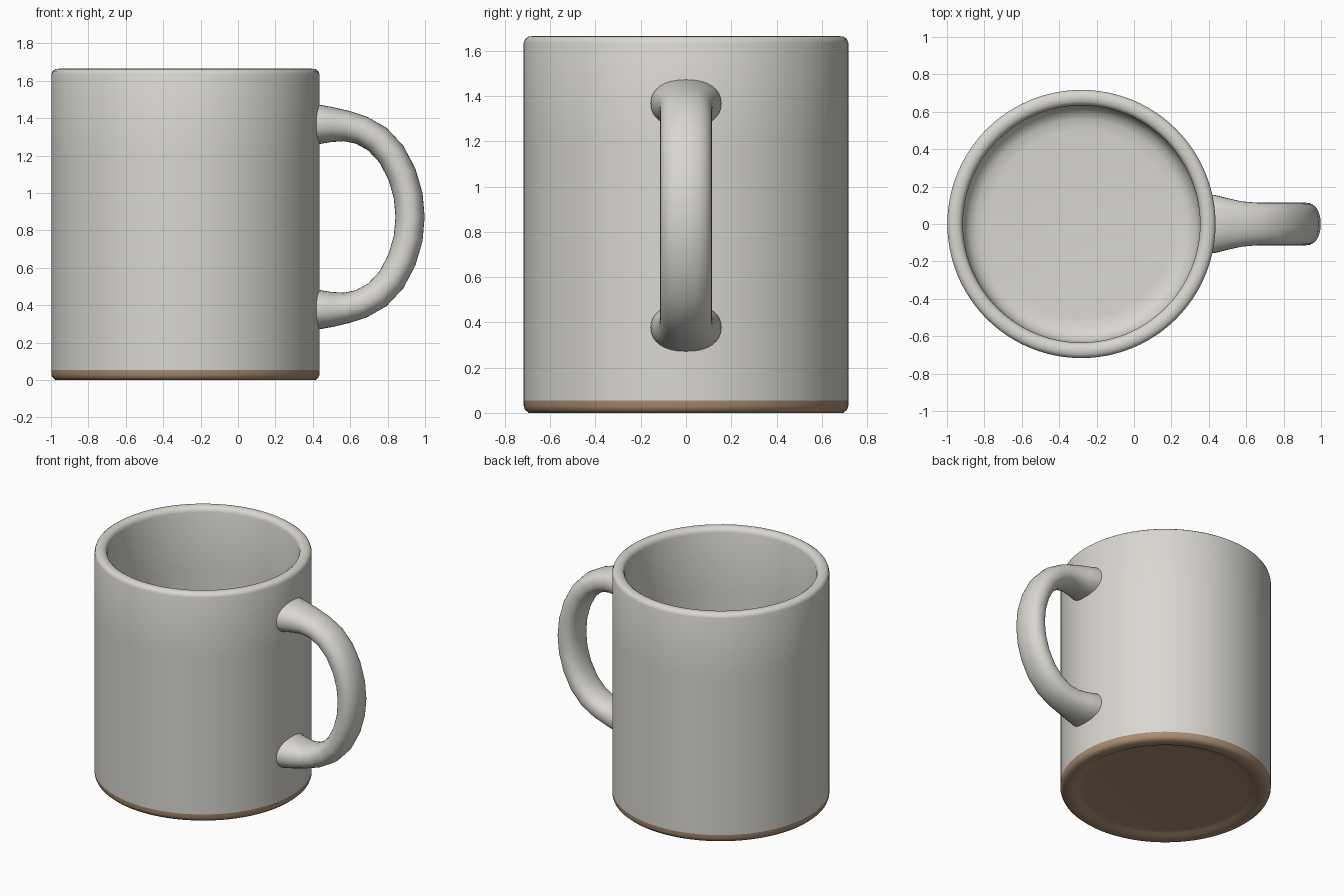
import bpy, bmesh, math
from mathutils import Vector

if "Cube" in bpy.data.objects:
    bpy.data.objects.remove(bpy.data.objects["Cube"])

CX = -0.281   # axis of the cup
SEG = 96


def material(name, rgb):
    m = bpy.data.materials.new(name)
    m.diffuse_color = (*rgb, 1)
    m.use_nodes = True
    m.node_tree.nodes["Principled BSDF"].inputs["Base Color"].default_value = m.diffuse_color
    return m


glaze = material("pale grey glaze", (0.70, 0.68, 0.635))
clay = material("bare brown clay", (0.40, 0.265, 0.17))


def finish(name, bm, mats, angle):
    bmesh.ops.recalc_face_normals(bm, faces=bm.faces)
    me = bpy.data.meshes.new(name)
    bm.to_mesh(me)
    bm.free()
    for m in mats:
        me.materials.append(m)
    ob = bpy.data.objects.new(name, me)
    bpy.context.collection.objects.link(ob)
    bpy.ops.object.select_all(action='DESELECT')
    ob.select_set(True)
    bpy.context.view_layer.objects.active = ob
    bpy.ops.object.shade_smooth_by_angle(angle=math.radians(angle))
    return ob


def bridge(bm, rings):
    for a, b in zip(rings, rings[1:]):
        n = len(a)
        for i in range(n):
            j = (i + 1) % n
            bm.faces.new((a[i], a[j], b[j], b[i]))


# Cup: one revolved profile, underside -> outer wall -> rim -> inside floor
profile = [(0.56, 0.022), (0.60, 0.018), (0.63, 0.004), (0.695, 0.004),
           (0.711, 0.014), (0.717, 0.03), (0.717, 0.055), (0.717, 0.6),
           (0.717, 1.2), (0.717, 1.635), (0.711, 1.652), (0.697, 1.662),
           (0.676, 1.665), (0.655, 1.661), (0.641, 1.650), (0.634, 1.63),
           (0.634, 1.2), (0.634, 0.6), (0.634, 0.20), (0.625, 0.16),
           (0.60, 0.125), (0.56, 0.105), (0.50, 0.10)]
bm = bmesh.new()
rings = []
for r, z in profile:
    rings.append([bm.verts.new((CX + r * math.cos(2 * math.pi * i / SEG),
                                r * math.sin(2 * math.pi * i / SEG),
                                0 if z == 0.004 else z)) for i in range(SEG)])
bridge(bm, rings)
bm.faces.new(rings[0])
bm.faces.new(rings[-1])
for f in bm.faces:   # unglazed foot
    f.material_index = 1 if f.calc_center_median().z < 0.055 else 0
finish("cup_body", bm, [glaze, clay], 50)

# Handle: oval section swept along a D-shaped path, flared at both ends
MID = 0.872
half = [(0.385, 1.367), (0.43, 1.367), (0.50, 1.366), (0.58, 1.358),
        (0.66, 1.336), (0.745, 1.288), (0.82, 1.208), (0.877, 1.10),
        (0.91, 0.985)]
path = half + [(0.92, MID)] + [(x, 2 * MID - z) for x, z in reversed(half)]
bm = bmesh.new()
rings = []
for k, (x, z) in enumerate(path):
    a, b = path[max(k - 1, 0)], path[min(k + 1, len(path) - 1)]
    t = Vector((b[0] - a[0], 0, b[1] - a[1])).normalized()
    out = Vector((-t.z, 0, t.x))
    flare = max(0.0, min(1.0, (0.62 - x) / 0.19)) ** 1.2
    wide, thick = 0.114 + 0.042 * flare, 0.078 + 0.028 * flare
    ring = []
    for i in range(32):
        u = 2 * math.pi * i / 32
        c, s = math.cos(u), math.sin(u)
        p = Vector((x, 0, z)) + out * thick * math.copysign(abs(c) ** 0.9, c)
        p.y = wide * math.copysign(abs(s) ** 0.9, s)
        ring.append(bm.verts.new(p))
    rings.append(ring)
bridge(bm, rings)
bm.faces.new(rings[0])
bm.faces.new(rings[-1])
finish("handle", bm, [glaze], 60)
